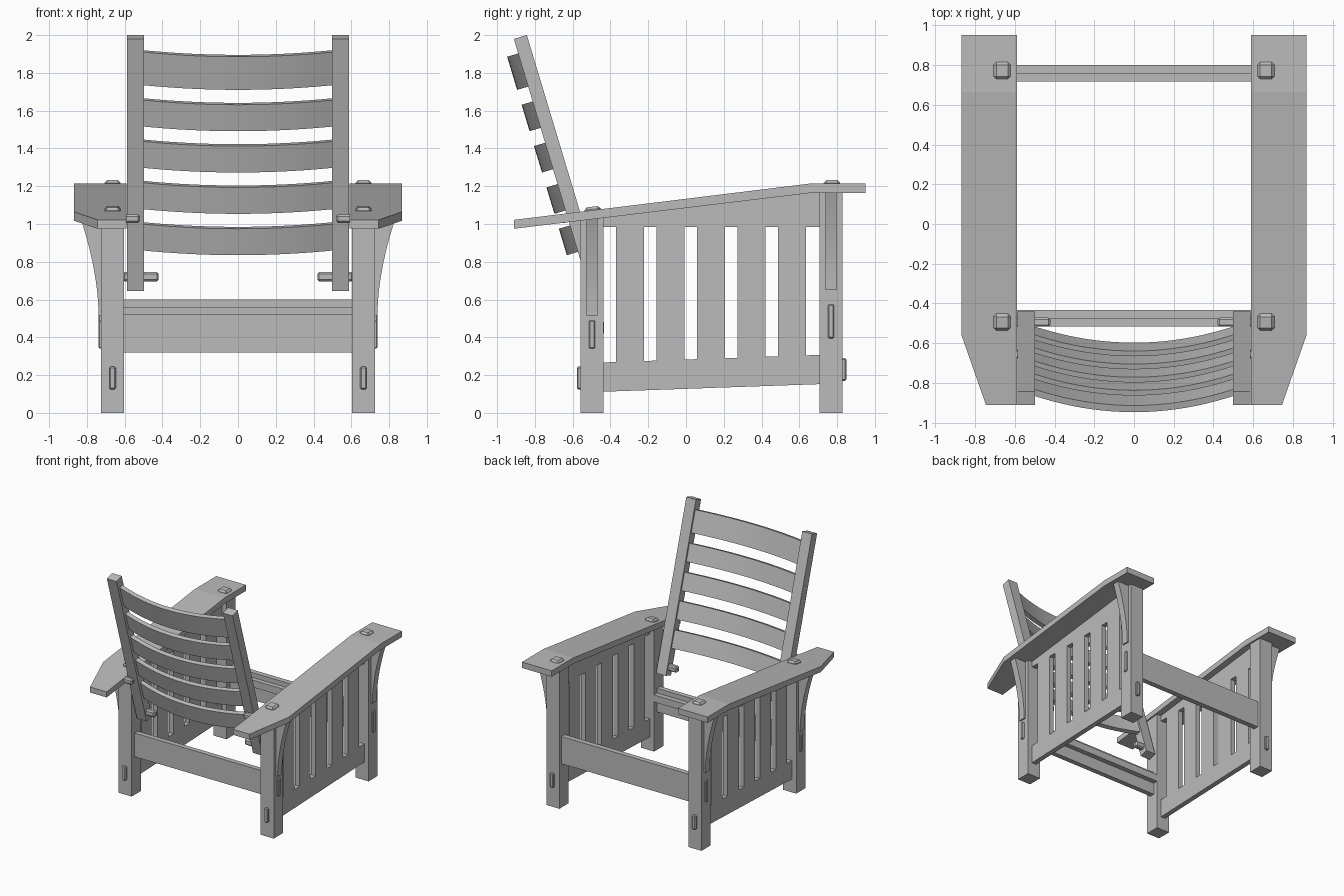
import bpy
import bmesh
import math
from mathutils import Vector, Matrix

old = bpy.data.objects.get("Cube")
if old:
    bpy.data.objects.remove(old, do_unlink=True)

grey = bpy.data.materials.new("plain_grey")
grey.use_nodes = True
COLOUR = (0.5, 0.5, 0.5, 1)
grey.diffuse_color = COLOUR
grey.node_tree.nodes["Principled BSDF"].inputs["Base Color"].default_value = COLOUR


def finish(name, bm, smooth=False):
    bmesh.ops.recalc_face_normals(bm, faces=bm.faces)
    mesh = bpy.data.meshes.new(name)
    bm.to_mesh(mesh)
    bm.free()
    mesh.materials.append(grey)
    obj = bpy.data.objects.new(name, mesh)
    bpy.context.collection.objects.link(obj)
    if smooth:
        bpy.ops.object.select_all(action='DESELECT')
        obj.select_set(True)
        bpy.context.view_layer.objects.active = obj
        bpy.ops.object.shade_smooth_by_angle(angle=math.radians(30))
    return obj


def prism(points, vector):
    """Solid made by pushing a flat outline along a vector."""
    bm = bmesh.new()
    face = bm.faces.new([bm.verts.new(p) for p in points])
    out = bmesh.ops.extrude_face_region(bm, geom=[face])
    moved = [v for v in out["geom"] if isinstance(v, bmesh.types.BMVert)]
    bmesh.ops.translate(bm, verts=moved, vec=vector)
    return bm


def side_prism(outline, x0, x1):
    return prism([(x0, y, z) for y, z in outline], (x1 - x0, 0, 0))


def block(name, centre, size, bevel=0.0, tilt=0.0):
    bm = bmesh.new()
    place = Matrix.Translation(centre) @ Matrix.Rotation(tilt, 4, 'X')
    bmesh.ops.create_cube(bm, size=1, matrix=place @ Matrix.Diagonal((*size, 1)))
    if bevel:
        bmesh.ops.bevel(bm, geom=bm.edges[:], offset=bevel, segments=1,
                        affect='EDGES', profile=0.5)
    return finish(name, bm)


KNEE, TAIL, NOSE = 0.665, -0.91, 0.95
REAR, FRONT, HALF, LEG_X = -0.497, 0.768, 0.061, 0.664
SLOPE = 0.19 / (KNEE - TAIL)
RAIL_T = 0.042


def arm_under(y):
    return 0.975 + SLOPE * (min(y, KNEE) - TAIL)


def low_rail(y):
    return 0.11 + 0.035 * (y - REAR)


RAIL_A, RAIL_B = REAR + HALF, FRONT - HALF

for s, side in ((1, "left"), (-1, "right")):
    # Sloping arm with a clipped outer corner
    arm = side_prism([(TAIL, 0.975), (KNEE, 1.165), (NOSE, 1.165), (NOSE, 1.215),
                      (KNEE, 1.215), (TAIL, 1.022)], s * 0.59, s * 0.868)
    bmesh.ops.bisect_plane(arm, geom=arm.verts[:] + arm.edges[:] + arm.faces[:],
                           plane_co=(s * 0.868, -0.56, 0),
                           plane_no=(s * 0.35, -0.123, 0), clear_outer=True)
    bmesh.ops.holes_fill(arm, edges=[e for e in arm.edges if e.is_boundary])
    finish(side + "_arm", arm)

    # Legs, arm plugs, corbels and exposed tenons
    for y, end, tilt, base in ((REAR, "rear", math.atan(SLOPE), 0.515),
                               (FRONT, "front", 0, 0.65)):
        a, b = y - HALF, y + HALF
        finish(f"{side}_{end}_leg",
               side_prism([(a, 0), (b, 0), (b, arm_under(b)), (a, arm_under(a))],
                          s * (LEG_X - HALF), s * (LEG_X + HALF)))
        block(f"{side}_{end}_arm_plug", (s * LEG_X, y + 0.004, arm_under(y) + 0.045),
              (0.086, 0.086, 0.044), 0.014, tilt)
        top = arm_under(y) + 0.004
        curve = [(s * (0.738 + 0.095 * (i / 14) ** 1.8), y - 0.029,
                  base + (top - base) * i / 14) for i in range(15)]
        curve += [(s * 0.72, y - 0.029, top), (s * 0.72, y - 0.029, base)]
        finish(f"{side}_{end}_corbel", prism(curve, (0, 0.058, 0)), True)
        z, h = (0.415, 0.15) if end == "rear" else (0.485, 0.18)
        block(f"{side}_{end}_cross_tenon", (s * 0.715, y, z), (0.046, 0.033, h), 0.006)
        out = -1 if end == "rear" else 1
        block(f"{side}_{end}_side_tenon",
              (s * LEG_X, y + out * (HALF - 0.005), low_rail(y) + 0.075),
              (0.034, 0.05, 0.12), 0.007)

    # Side rails and slats
    x0, x1 = s * (LEG_X - RAIL_T / 2), s * (LEG_X + RAIL_T / 2)
    a, b = RAIL_A, RAIL_B
    finish(side + "_lower_rail",
           side_prism([(a, low_rail(a)), (b, low_rail(b)),
                       (b, low_rail(b) + 0.155), (a, low_rail(a) + 0.155)], x0, x1))
    finish(side + "_upper_rail",
           side_prism([(a, 0.985), (b, 0.985), (b, 1.165), (KNEE, 1.165),
                       (a, arm_under(a))], x0, x1))
    for i in range(5):
        a = -0.37 + i * 0.2145
        b = a + 0.148
        finish(f"{side}_slat_{i + 1}",
               side_prism([(a, low_rail(a) + 0.155), (b, low_rail(b) + 0.155),
                           (b, 0.985), (a, 0.985)], x0, x1))

    # Pivot peg and back support peg
    block(side + "_pivot_peg", (s * 0.515, -0.494, 0.72), (0.19, 0.046, 0.05), 0.01)
    block(side + "_support_peg", (s * 0.565, -0.655, 1.028), (0.09, 0.046, 0.046), 0.01)

# Cross rails with seat cleats
SPAN = 2 * (LEG_X - HALF)
block("rear_rail", (0, -0.496, 0.42), (SPAN, 0.042, 0.2))
block("rear_cleat", (0, -0.454, 0.45), (SPAN, 0.042, 0.06))
block("front_rail", (0, 0.779, 0.485), (SPAN, 0.044, 0.23))
block("front_cleat", (0, 0.737, 0.53), (SPAN, 0.04, 0.06))

# Reclined back: down runs along the posts, ahead runs across them
LEAN = math.radians(16.75)
HEAD = Vector((0, -0.877, 1.99))
DOWN = Vector((0, math.sin(LEAN), -math.cos(LEAN)))
AHEAD = Vector((0, math.cos(LEAN), math.sin(LEAN)))


def on_back(x, u, w):
    return HEAD + DOWN * u + AHEAD * w + Vector((x, 0, 0))


for s, side in ((1, "left"), (-1, "right")):
    corners = [on_back(s * 0.497, 0, -0.036), on_back(s * 0.497, 0, 0.036),
               on_back(s * 0.497, 1.394, 0.036), on_back(s * 0.497, 1.394, -0.036)]
    finish(side + "_back_post", prism(corners, (s * 0.09, 0, 0)))

# Bowed back slats
STEPS = 20
xs = [-0.51 + 1.02 * i / STEPS for i in range(STEPS + 1)]
for i in range(5):
    height = 0.183 if i == 0 else 0.146
    u = 0.263 + i * 0.2285 - height
    bow = [(x, -0.097 + 0.085 * (x / 0.5) ** 2) for x in xs]
    outline = [on_back(x, u, w) for x, w in bow]
    outline += [on_back(x, u, w + 0.035) for x, w in reversed(bow)]
    finish(f"back_slat_{i + 1}", prism(outline, DOWN * height), True)
